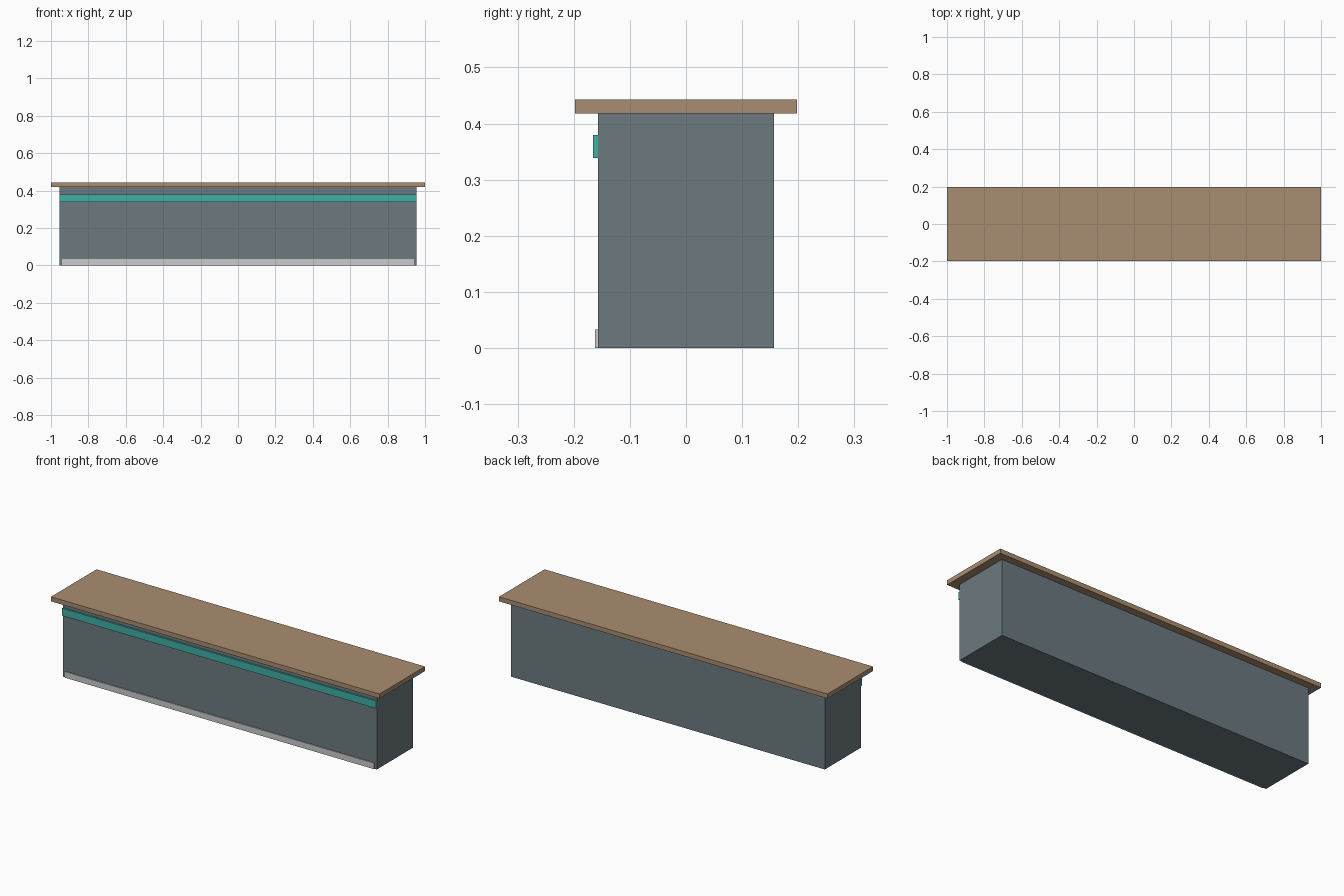
import bpy

if "Cube" in bpy.data.objects:
    bpy.data.objects.remove(bpy.data.objects["Cube"])


def material(name, rgb):
    m = bpy.data.materials.new(name)
    m.diffuse_color = (*rgb, 1)
    m.use_nodes = True
    m.node_tree.nodes["Principled BSDF"].inputs["Base Color"].default_value = m.diffuse_color
    return m


def box(name, lo, hi, mat=None):
    size = [b - a for a, b in zip(lo, hi)]
    centre = [(a + b) / 2 for a, b in zip(lo, hi)]
    bpy.ops.mesh.primitive_cube_add(size=1, location=centre)
    ob = bpy.context.object
    ob.name = name
    ob.scale = size
    bpy.ops.object.transform_apply(location=False, rotation=False, scale=True)
    if mat:
        ob.data.materials.append(mat)
    return ob


slate = material("slate", (0.15, 0.195, 0.215))
wood = material("wood", (0.40, 0.27, 0.165))
teal = material("teal", (0.05, 0.43, 0.38))

# Counter body
box("counter_body", (-0.955, -0.157, 0), (0.955, 0.157, 0.418), slate)
# Overhanging wooden top
box("counter_top", (-1, -0.198, 0.418), (1, 0.198, 0.443), wood)
# Coloured accent strip below the top
box("accent_strip", (-0.955, -0.166, 0.339), (0.955, -0.157, 0.380), teal)
# Kick plate along the floor
box("kick_plate", (-0.94, -0.162, 0), (0.94, -0.157, 0.033))
